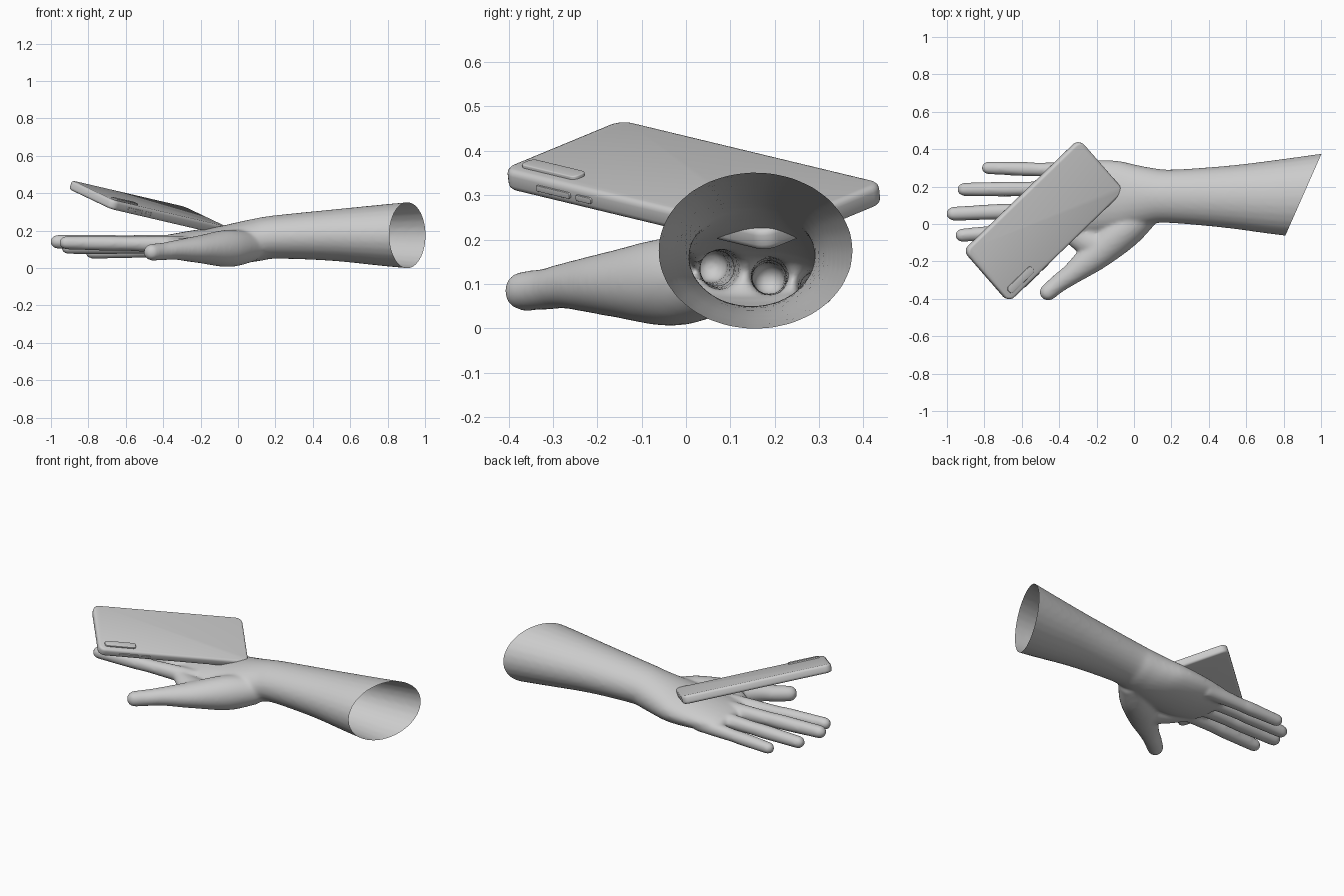
import bpy, bmesh, math
from mathutils import Vector, Matrix

if "Cube" in bpy.data.objects:
    bpy.data.objects.remove(bpy.data.objects["Cube"])

grey = bpy.data.materials.new("light_grey")
grey.diffuse_color = (0.6, 0.6, 0.6, 1)
grey.use_nodes = True
grey.node_tree.nodes["Principled BSDF"].inputs["Base Color"].default_value = grey.diffuse_color


def finish(name, bm, angle=30):
    bmesh.ops.recalc_face_normals(bm, faces=bm.faces)
    me = bpy.data.meshes.new(name)
    bm.to_mesh(me)
    bm.free()
    ob = bpy.data.objects.new(name, me)
    bpy.context.collection.objects.link(ob)
    me.materials.append(grey)
    bpy.ops.object.select_all(action='DESELECT')
    ob.select_set(True)
    bpy.context.view_layer.objects.active = ob
    bpy.ops.object.shade_smooth_by_angle(angle=math.radians(angle))
    return ob


def spline(pts, steps=6):
    """Smooth curve through stations of (x, y, z, half width, half height)."""
    p = [Vector(q) for q in pts]
    p = [p[0] * 2 - p[1]] + p + [p[-1] * 2 - p[-2]]
    out = []
    for a, b, c, d in zip(p, p[1:], p[2:], p[3:]):
        for i in range(steps):
            t = i / steps
            out.append(0.5 * (2 * b + (c - a) * t + (2 * a - 5 * b + 4 * c - d) * t * t
                              + (3 * b - a - 3 * c + d) * t ** 3))
    return out + [p[-2]]


def loft(bm, pts, sides=28):
    """Closed tube of elliptical sections with a rounded far end."""
    st = spline(pts)
    tip, d = st[-1], (st[-1] - st[-2]).to_3d().normalized()
    for k in range(1, 6):
        a = k * math.pi / 11
        c = tip.to_3d() if len(tip) == 3 else Vector(tip[:3])
        c = c + d * tip[4] * math.sin(a)
        st.append(Vector((*c, tip[3] * math.cos(a), tip[4] * math.cos(a))))
    rings = []
    for i, s in enumerate(st):
        d = Vector(st[min(i + 1, len(st) - 1)][:3]) - Vector(st[max(i - 1, 0)][:3])
        side = d.cross(Vector((0, 0, 1))).normalized()
        up = side.cross(d).normalized()
        rings.append([bm.verts.new(Vector(s[:3]) + side * s[3] * math.cos(t) + up * s[4] * math.sin(t))
                      for t in (2 * math.pi * j / sides for j in range(sides))])
    for a, b in zip(rings, rings[1:]):
        for j in range(sides):
            k = (j + 1) % sides
            bm.faces.new((a[j], a[k], b[k], b[j]))
    bm.faces.new(rings[0])
    bm.faces.new(rings[-1])


hand = bmesh.new()
# forearm, wrist and palm
loft(hand, [(1.12, .15, .175, .242, .196), (.8, .143, .175, .205, .167), (.5, .145, .175, .167, .137),
            (.2, .148, .165, .143, .116), (.1, .15, .15, .15, .114), (0, .148, .133, .172, .11),
            (-.1, .147, .122, .193, .1), (-.25, .142, .116, .198, .084), (-.38, .138, .117, .185, .06),
            (-.41, .138, .117, .175, .05)])
# fingers: knuckle position, then tip position
for y0, z0, x1, y1, z1, r in [(.285, .1, -.815, .3, .083, .037), (.19, .12, -.945, .185, .11, .039),
                              (.085, .13, -1.003, .055, .14, .041), (-.01, .125, -.955, -.06, .135, .039)]:
    x0, x1 = -.28, x1 + r * .9
    rows = []
    for t, k in [(0, 1.2), (.25, 1.12), (.5, 1.0), (.62, 1.04), (.85, .97), (1, .92)]:
        rows.append((x0 + (x1 - x0) * t, y0 + (y1 - y0) * t, z0 + (z1 - z0) * t, r * k, r * k))
    loft(hand, rows)
# thumb and its root
loft(hand, [(.08, .08, .115, .08, .08), (-.05, -.03, .105, .1, .1), (-.2, -.16, .1, .085, .075),
            (-.33, -.265, .096, .058, .053), (-.4, -.315, .088, .05, .047), (-.46, -.365, .084, .046, .045)])
# web between thumb and index finger
loft(hand, [(-.16, -.12, .105, .08, .07), (-.27, -.085, .108, .07, .055), (-.37, -.025, .115, .05, .045)])
skin = finish("hand_and_forearm", hand)

# fuse the parts into one smooth skin
rm = skin.modifiers.new("fuse", 'REMESH')
rm.mode = 'VOXEL'
rm.voxel_size = 0.01
sm = skin.modifiers.new("soften", 'SMOOTH')
sm.factor = 0.5
sm.iterations = 10
ev = skin.evaluated_get(bpy.context.evaluated_depsgraph_get())
bm = bmesh.new()
bm.from_mesh(ev.to_mesh())
ev.to_mesh_clear()
bpy.data.objects.remove(skin)
# open slanted end of the forearm
bmesh.ops.bisect_plane(bm, geom=bm.verts[:] + bm.edges[:] + bm.faces[:], plane_co=(.905, .155, 0),
                       plane_no=(.43, -.19, 0), clear_outer=True)
finish("hand_and_forearm", bm, 80)

# phone axes: length, width, thickness
u = Vector((.709, .686, -.165)).normalized()
n = u.cross(Vector((-.619, .727, .296))).normalized()
v = n.cross(u)
L, W, T = .87, .38, .05
place = Matrix.Translation(Vector((-.475, .015, .345)) - n * T / 2) @ Matrix((u, v, n)).transposed().to_4x4()


def rounded_box(name, size, loc, axis, corner, soft):
    """Box with round corners about one axis and softened rims."""
    bm = bmesh.new()
    bmesh.ops.create_cube(bm, size=1)
    bmesh.ops.scale(bm, vec=size, verts=bm.verts)

    def along(e):
        d = e.verts[0].co - e.verts[1].co
        return abs(d[axis]) > .99 * d.length
    bmesh.ops.bevel(bm, geom=[e for e in bm.edges if along(e)], offset=corner, segments=6,
                    profile=.5, affect='EDGES')
    rim = [e for e in bm.edges if not along(e)]
    bmesh.ops.bevel(bm, geom=rim, offset=soft, segments=3, profile=.5, affect='EDGES')
    bmesh.ops.translate(bm, vec=loc, verts=bm.verts)
    bmesh.ops.transform(bm, matrix=place, verts=bm.verts)
    return finish(name, bm, 40)


rounded_box("phone_body", (L, W, T), (0, 0, 0), 2, .04, .014)
rounded_box("camera_bump", (.18, .042, .016), (-L / 2 + .125, -W / 2 + .05, T / 2), 2, .016, .003)
rounded_box("volume_button", (.11, .01, .014), (-L / 2 + .175, -W / 2, 0), 1, .005, .001)
rounded_box("power_button", (.05, .01, .014), (-L / 2 + .275, -W / 2, 0), 1, .005, .001)
